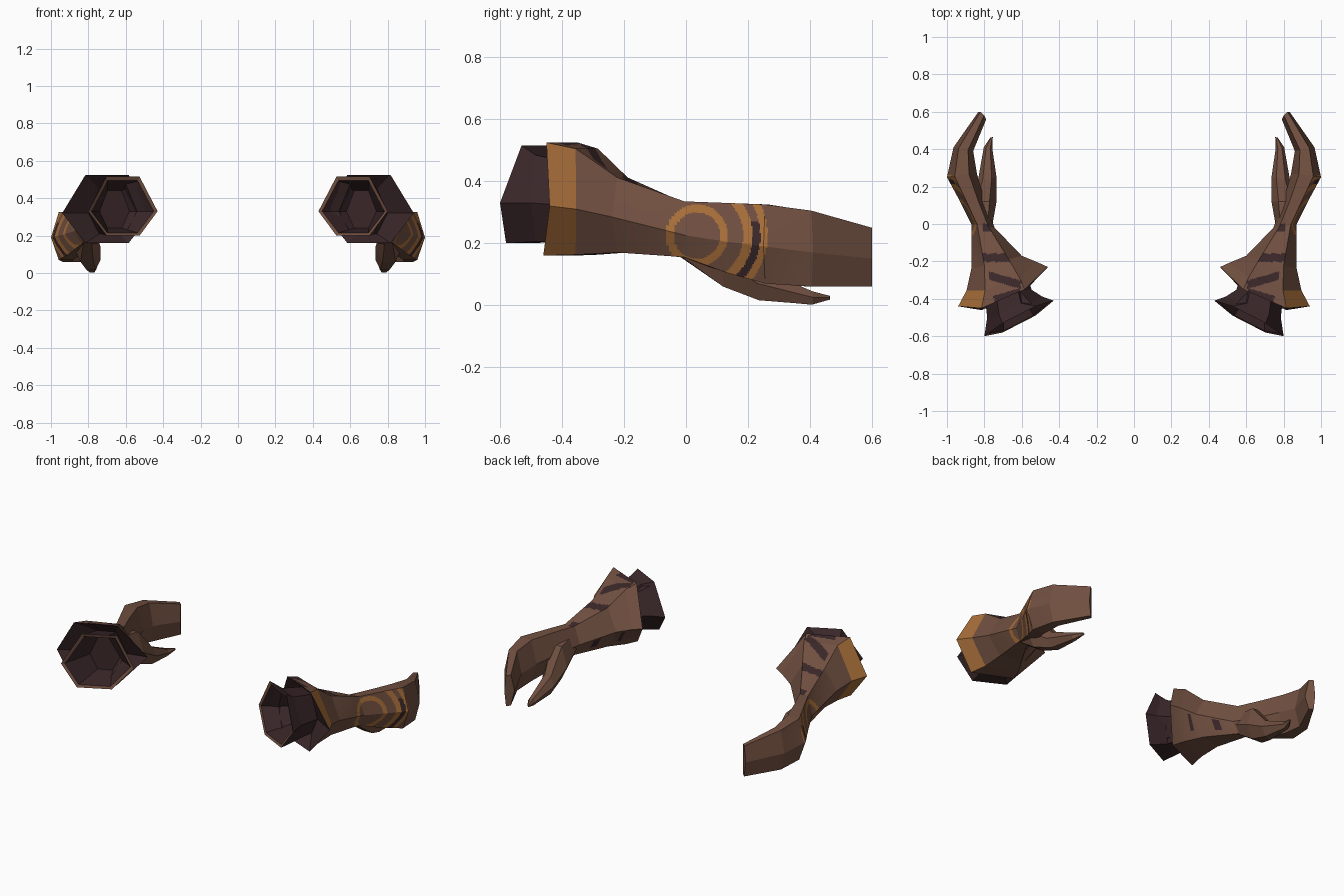
import bpy, math
from mathutils import Vector

if "Cube" in bpy.data.objects:
    bpy.data.objects.remove(bpy.data.objects["Cube"])


def material(name, rgb):
    m = bpy.data.materials.new(name)
    m.diffuse_color = (*rgb, 1)
    m.use_nodes = True
    m.node_tree.nodes["Principled BSDF"].inputs["Base Color"].default_value = m.diffuse_color
    return m


BROWN, DARK, ORANGE = 0, 1, 2
MATS = [material("leather brown", (0.165, 0.080, 0.052)),
        material("dark lining", (0.042, 0.020, 0.022)),
        material("orange trim", (0.40, 0.16, 0.042))]


def ring(ox, oy, ix, iy, zt, zm, zb, pt=0.0, pb=0.0, k=0.26):
    """Six-sided section: outer corner, top edge, inner corner, bottom edge.
    pt and pb shift the top and bottom edges along y."""
    o, i = Vector((ox, oy, zm)), Vector((ix, iy, zm))

    def at(t, z, p):
        v = o.lerp(i, t)
        return Vector((v.x, v.y + p, z))
    return [o, at(k, zt, pt), at(1 - k, zt, pt), i, at(1 - k, zb, pb), at(k, zb, pb)]


def loft(name, sections, colour, cuts=lambda seg, side: 1, start=None, end=None):
    """Skin the sections; painted panels are cut into a fine grid and coloured by rule."""
    rings = [ring(*s) for s in sections]
    verts, faces, mats = [], [], []
    for seg in range(len(rings) - 1):
        a, b = rings[seg], rings[seg + 1]
        for side in range(6):
            j, n, base = (side + 1) % 6, cuts(seg, side), len(verts)
            for p in range(n + 1):
                for q in range(n + 1):
                    lo, hi = a[side].lerp(b[side], p / n), a[j].lerp(b[j], p / n)
                    verts.append(lo.lerp(hi, q / n))
            for p in range(n):
                for q in range(n):
                    f = base + p * (n + 1) + q
                    quad = (f, f + n + 1, f + n + 2, f + 1)
                    faces.append(quad)
                    c = sum((verts[v] for v in quad), Vector()) / 4
                    mats.append(colour(seg, side, c, (p + 0.5) / n, (q + 0.5) / n))
    for r, mat, flip in ((rings[0], start, False), (rings[-1], end, True)):
        if mat is not None:
            idx = list(range(len(verts), len(verts) + 6))
            verts += r
            faces.append(idx[::-1] if flip else idx)
            mats.append(mat)
    me = bpy.data.meshes.new(name)
    me.from_pydata(verts, [], faces)
    for m in MATS:
        me.materials.append(m)
    me.polygons.foreach_set("material_index", mats)
    ob = bpy.data.objects.new(name, me)
    bpy.context.collection.objects.link(ob)
    # the left one is a mirror image
    mod = ob.modifiers.new("pair", 'MIRROR')
    mod.use_mirror_merge = False
    return ob


# Flared inner sleeve: deep end, lip, rim, neck, end hidden in the cuff
loft("sleeve", [
    (0.74, -0.40, 0.58, -0.33, 0.44, 0.33, 0.24),
    (0.785, -0.585, 0.45, -0.415, 0.495, 0.33, 0.215, 0.02, -0.03),
    (0.80, -0.60, 0.43, -0.41, 0.515, 0.33, 0.20, 0.02, -0.03),
    (0.785, -0.50, 0.54, -0.37, 0.485, 0.33, 0.205, -0.02, -0.02),
    (0.80, -0.36, 0.58, -0.26, 0.45, 0.32, 0.21),
], lambda seg, side, c, u, v: BROWN if seg == 1 else DARK, start=DARK)


def glove_colour(seg, side, c, u, v):
    if seg == 0:                                   # cuff lining
        return DARK
    if side in (0, 5):
        if seg == 1:                               # cuff trim
            return ORANGE
        r = math.hypot(c.y - 0.035, c.z - 0.225)   # circle and arcs on the back of the hand
        if 0.075 < r < 0.1:
            return ORANGE
        if c.y > 0.11:
            if 0.15 < r < 0.18 or 0.205 < r < 0.228:
                return ORANGE
            if 0.18 < r < 0.205 and 0.08 < c.z < 0.27:
                return DARK
    if side == 1:                                  # stripes on top of the forearm
        for x, y, half, slope in ((0.76, -0.02, 0.05, 0), (0.735, -0.18, 0.075, 0),
                                  (0.69, -0.30, 0.085, 0.3), (0.68, -0.385, 0.07, -0.3)):
            if abs(c.x - x) < half and abs(c.y - y - slope * (c.x - x)) < 0.022:
                return DARK
    if side == 3 and seg in (2, 3) and 0.4 < u < 0.62 and 0.1 < v < 0.7:
        return DARK                                # stripes under the forearm
    return BROWN


def glove_cuts(seg, side):
    if side in (0, 5) and 3 <= seg <= 6:
        return 26
    return 20 if side in (1, 3) and 1 <= seg <= 5 else 1


# Glove: lining, cuff rim, trim edge, forearm, wrist, palm, knuckles, fingers, tip
loft("glove", [
    (0.80, -0.36, 0.58, -0.26, 0.45, 0.32, 0.21),
    (0.94, -0.44, 0.46, -0.23, 0.525, 0.32, 0.16, -0.065, -0.075),
    (0.895, -0.355, 0.515, -0.205, 0.505, 0.31, 0.163, -0.04, -0.04),
    (0.87, -0.24, 0.60, -0.17, 0.412, 0.285, 0.17),
    (0.87, 0.00, 0.745, -0.02, 0.335, 0.225, 0.155),
    (0.935, 0.13, 0.80, 0.13, 0.33, 0.205, 0.105),
    (1.00, 0.25, 0.84, 0.27, 0.325, 0.19, 0.07),
    (0.965, 0.41, 0.86, 0.39, 0.305, 0.17, 0.06),
    (0.832, 0.60, 0.79, 0.56, 0.25, 0.15, 0.06, 0.01, 0.01),
], glove_colour, glove_cuts, end=BROWN)

# Thumb: root inside the palm, ball, joint, end, tip
loft("thumb", [
    (0.85, -0.01, 0.76, -0.02, 0.28, 0.21, 0.155),
    (0.88, 0.12, 0.735, 0.12, 0.26, 0.14, 0.06),
    (0.835, 0.23, 0.735, 0.25, 0.12, 0.07, 0.016),
    (0.803, 0.41, 0.757, 0.40, 0.045, 0.025, 0.002),
    (0.768, 0.462, 0.755, 0.465, 0.03, 0.025, 0.018),
], lambda *a: BROWN, start=BROWN, end=BROWN)
